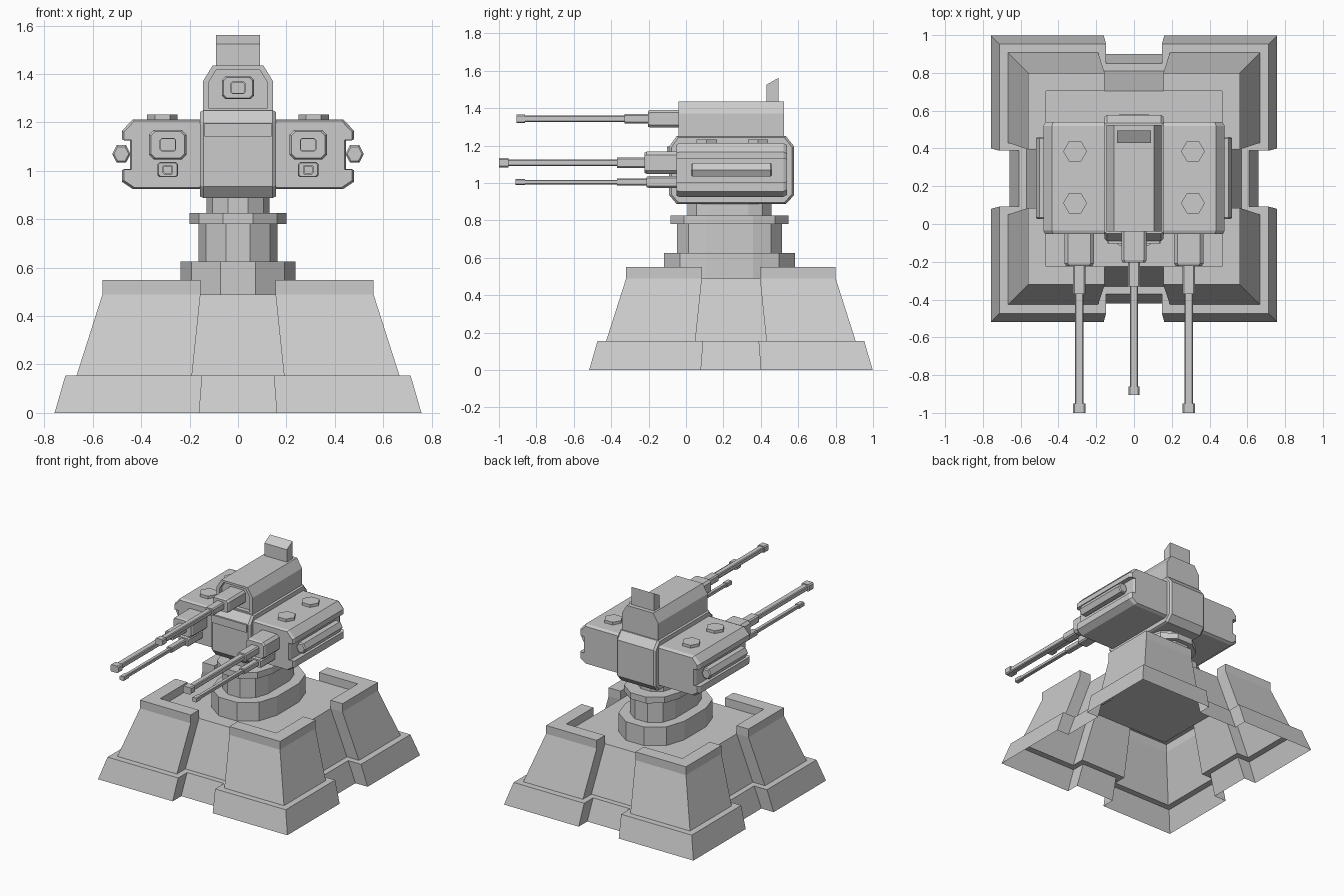
import bpy, bmesh
from math import sin, cos, pi, radians
from mathutils import Matrix

if "Cube" in bpy.data.objects:
    bpy.data.objects.remove(bpy.data.objects["Cube"])

CY = 0.24  # centre of the base along y


def loft(name, rings, cap_start=True, cap_end=True, mirror=False):
    """Skin a list of closed 3D rings into one mesh object."""
    bm = bmesh.new()
    rows = [[bm.verts.new(p) for p in r] for r in rings]
    for a, b in zip(rows, rows[1:]):
        for i in range(len(a)):
            j = (i + 1) % len(a)
            bm.faces.new((a[i], a[j], b[j], b[i]))
    if cap_start:
        bm.faces.new(rows[0][::-1])
    if cap_end:
        bm.faces.new(rows[-1])
    if len(rings) > 1:
        bmesh.ops.recalc_face_normals(bm, faces=bm.faces)
    me = bpy.data.meshes.new(name)
    bm.to_mesh(me)
    bm.free()
    ob = bpy.data.objects.new(name, me)
    bpy.context.collection.objects.link(ob)
    if mirror:
        ob.modifiers.new("mirror", 'MIRROR')
    return ob


def scaled(pts, s):
    """Scale a 2D profile about the middle of its bounds."""
    mx = (min(p[0] for p in pts) + max(p[0] for p in pts)) / 2
    my = (min(p[1] for p in pts) + max(p[1] for p in pts)) / 2
    return [(mx + (x - mx) * s, my + (y - my) * s) for x, y in pts]


def along_y(pts, steps):
    return [[(x, y, z) for x, z in scaled(pts, s)] for y, s in steps]


def chamfered(cx, cz, hx, hz, c):
    return [(cx + a, cz + b) for a, b in (
        (hx, -hz + c), (hx, hz - c), (hx - c, hz), (-hx + c, hz),
        (-hx, hz - c), (-hx, -hz + c), (-hx + c, -hz), (hx - c, -hz))]


# Base shell: square with a notch in the middle of each side, hollow below
def base_ring(z, h, n, w):
    quarter = [(w, -n), (w, -h), (h, -h), (h, -w), (n, -w)]
    pts = []
    for k in range(4):
        for x, y in quarter:
            for _ in range(k):
                x, y = -y, x
            pts.append((x, y + CY, z))
    return pts


loft("base_shell", [base_ring(0, .758, .66, .16), base_ring(.155, .713, .61, .148),
                    base_ring(.155, .667, .57, .19), base_ring(.49, .56, .465, .155)],
     False, False)
f = .465
loft("base_floor", [[(-f, CY - f, .49), (f, CY - f, .49), (f, CY + f, .49), (-f, CY + f, .49)]],
     False, True)

# Raised corner rims
h, n, w = .56, .465, .155
corner = [(w, h), (w, n), (n, n), (n, w), (h, w), (h, h)]
for k in range(4):
    rim = loft("corner_rim_%d" % k, [[(x, y, z) for x, y in corner] for z in (.49, .55)], False)
    rim.data.transform(Matrix.Translation((0, CY, 0)) @ Matrix.Rotation(k * pi / 2, 4, 'Z'))


# Pedestal: stadium shapes with five-sided ends
def stadium(name, r, d, z0, z1):
    pts = [(r * cos(radians(36 * i)), d + r * sin(radians(36 * i))) for i in range(6)]
    pts += [(-x, -y) for x, y in pts]
    loft(name, [[(x, y + .233, z) for x, y in pts] for z in (z0, z1)])


stadium("pedestal_foot", .237, .125, .488, .625)
stadium("pedestal_column", .163, .125, .625, .78)
stadium("pedestal_flange", .2, .125, .78, .825)
stadium("pedestal_neck", .131, .1, .825, .90)

# Central turret block, chamfered profile across x
block = [(-.09, .935), (-.05, .888), (.535, .888), (.578, .935),
         (.578, 1.195), (.535, 1.25), (-.05, 1.25), (-.09, 1.195)]
loft("turret_block", [[(x, y, z) for y, z in scaled(block, s)]
                      for x, s in ((-.157, .965), (-.143, 1), (.143, 1), (.157, .965))])
loft("front_panel", along_y(chamfered(0, 1.168, .14, .028, .004), ((-.102, 1), (-.08, 1))))

# Upper housing with recessed front
house = [(-.145, 1.245), (.145, 1.245), (.145, 1.37), (.105, 1.435), (-.105, 1.435), (-.145, 1.37)]
loft("upper_housing", along_y(house, ((-.01, .84), (-.04, .84), (-.04, 1), (.525, 1))))
fin = [(.43, 1.43), (.495, 1.43), (.495, 1.562), (.43, 1.525)]
loft("rear_fin", [[(x, y, z) for y, z in fin] for x in (-.09, .09)])

# Side pods with a groove holding a hexagonal rod
pod = [(.14, .925), (.435, .925), (.48, .955), (.48, 1.003), (.447, 1.003), (.447, 1.13),
       (.48, 1.13), (.48, 1.165), (.435, 1.213), (.14, 1.213)]
loft("side_pod", along_y(pod, ((-.052, .95), (-.035, 1), (.52, 1), (.54, .93))), mirror=True)
rod = [(.482 + .038 * cos(i * pi / 3), 1.07 + .042 * sin(i * pi / 3)) for i in range(6)]
loft("side_rod", along_y(rod, ((.027, .8), (.035, 1), (.452, 1), (.46, .8))), mirror=True)
for i, y in enumerate((.11, .385)):
    loft("top_bolt_%d" % i, [[(.312 + .063 * cos(a * pi / 3), y + .063 * sin(a * pi / 3), z)
                              for a in range(6)] for z in (1.2, 1.233)], mirror=True)


# Guns: chamfered mount, sleeve, barrel and muzzle; each section is (half x, half z, y front, y back)
def gun(name, cx, cz, sections, mirror):
    for part, (hx, hz, y0, y1) in zip(("mount", "sleeve", "barrel", "muzzle"), sections):
        prof = chamfered(cx, cz, hx, hz, min(hx, hz) * .3)
        steps = ((y0, .9), (y0 + .012, 1), (y1, 1)) if part == "mount" else ((y0, 1), (y1, 1))
        loft(name + "_" + part, along_y(prof, steps), mirror=mirror)


gun("main_gun", .29, 1.108, [(.077, .06, -.222, -.04), (.034, .028, -.37, -.2),
                             (.022, .018, -.96, -.36), (.032, .025, -1.0, -.95)], True)
gun("lower_gun", .29, 1.005, [(.043, .031, -.21, -.04), (.022, .019, -.37, -.2),
                              (.014, .012, -.88, -.36), (.018, .016, -.912, -.86)], True)
gun("top_gun", 0, 1.343, [(.066, .047, -.203, 0), (.031, .026, -.33, -.19),
                          (.02, .017, -.87, -.32), (.028, .023, -.905, -.86)], False)
